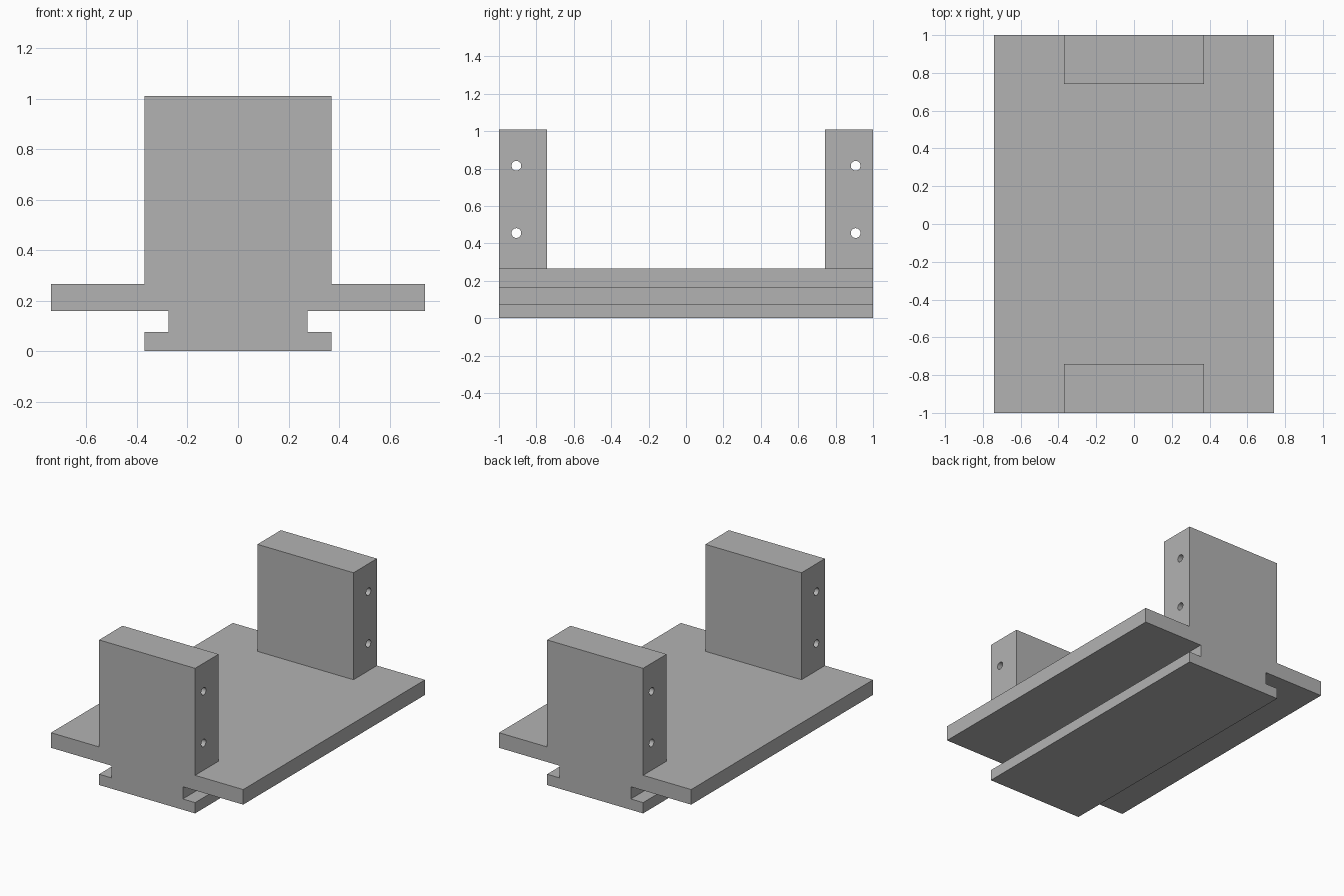
import bpy
import bmesh
from math import pi
from mathutils import Matrix

cube = bpy.data.objects.get("Cube")
if cube:
    bpy.data.objects.remove(cube, do_unlink=True)

GREY = (0.45, 0.45, 0.45, 1)
grey = bpy.data.materials.new("plain grey")
grey.use_nodes = True
grey.diffuse_color = GREY
grey.node_tree.nodes["Principled BSDF"].inputs["Base Color"].default_value = GREY

HALF_LENGTH = 1.0
BLOCK_HALF = 0.37
DECK_TOP = 0.265
BLOCK_TOP = 1.01


def add_object(name, bm):
    bmesh.ops.recalc_face_normals(bm, faces=bm.faces)
    mesh = bpy.data.meshes.new(name)
    bm.to_mesh(mesh)
    bm.free()
    mesh.materials.append(grey)
    obj = bpy.data.objects.new(name, mesh)
    bpy.context.collection.objects.link(obj)
    return obj


def extrude_profile(name, points):
    """Extrude an x-z outline along the full length."""
    bm = bmesh.new()
    face = bm.faces.new([bm.verts.new((x, -HALF_LENGTH, z)) for x, z in points])
    moved = bmesh.ops.extrude_face_region(bm, geom=[face])["geom"]
    verts = [v for v in moved if isinstance(v, bmesh.types.BMVert)]
    bmesh.ops.translate(bm, verts=verts, vec=(0, 2 * HALF_LENGTH, 0))
    return add_object(name, bm)


def add_block(name, side):
    """Upright end block with two cross-drilled holes."""
    inner = 0.742
    size = (2 * BLOCK_HALF, HALF_LENGTH - inner, BLOCK_TOP - DECK_TOP)
    centre = (0, side * (HALF_LENGTH + inner) / 2, (BLOCK_TOP + DECK_TOP) / 2)
    bm = bmesh.new()
    bmesh.ops.create_cube(bm, size=1, matrix=Matrix.Translation(centre) @ Matrix.Diagonal((*size, 1)))
    block = add_object(name, bm)

    bm = bmesh.new()
    for z in (0.455, 0.815):
        place = Matrix.Translation((0, side * 0.907, z)) @ Matrix.Rotation(pi / 2, 4, "Y")
        bmesh.ops.create_cone(bm, cap_ends=True, segments=32, radius1=0.026,
                              radius2=0.026, depth=1, matrix=place)
    drill = add_object(name + "_drill", bm)
    drill.hide_render = True

    cut = block.modifiers.new("holes", "BOOLEAN")
    cut.operation = "DIFFERENCE"
    cut.solver = "EXACT"
    cut.object = drill
    bpy.ops.object.select_all(action="DESELECT")
    block.select_set(True)
    bpy.context.view_layer.objects.active = block
    bpy.ops.object.modifier_apply(modifier=cut.name)
    bpy.data.objects.remove(drill, do_unlink=True)
    bpy.ops.object.shade_smooth_by_angle()


# Deck with a slotted rail underneath, mirrored from its right half
half = [(BLOCK_HALF, 0), (BLOCK_HALF, 0.075), (0.275, 0.075),
        (0.275, 0.16), (0.74, 0.16), (0.74, DECK_TOP)]
extrude_profile("deck_and_rail", half + [(-x, z) for x, z in reversed(half)])

# End blocks
add_block("front_block", -1)
add_block("back_block", 1)
